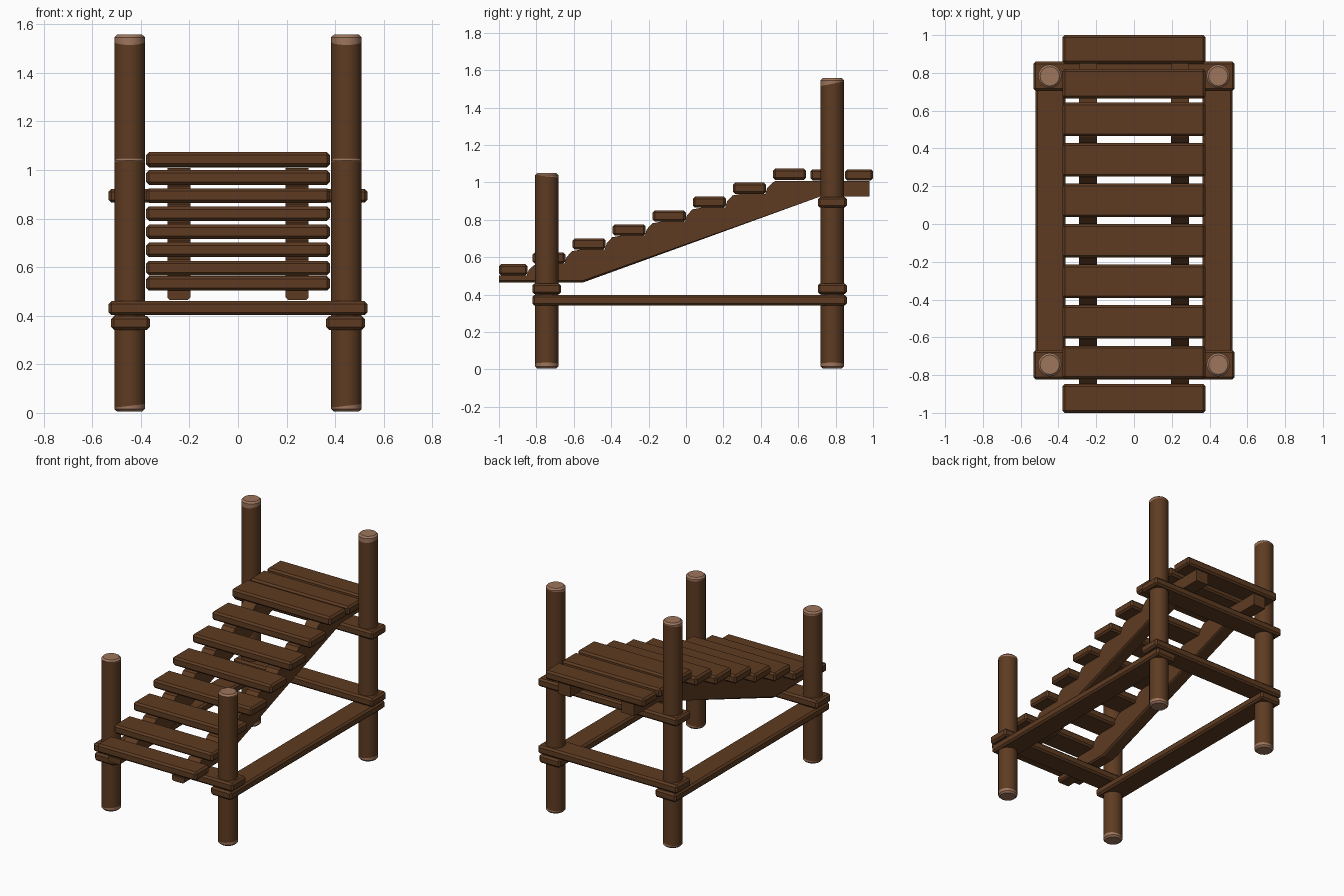
import bpy, bmesh, math
from mathutils import Vector

if "Cube" in bpy.data.objects:
    bpy.data.objects.remove(bpy.data.objects["Cube"])


def material(name, rgb):
    m = bpy.data.materials.new(name)
    m.diffuse_color = (*rgb, 1)
    m.use_nodes = True
    m.node_tree.nodes["Principled BSDF"].inputs["Base Color"].default_value = m.diffuse_color
    return m


WOOD = material("brown wood", (0.112, 0.044, 0.0155))
CUT = material("pale cut wood", (0.34, 0.178, 0.108))


def finish(bm, name, mats=(WOOD,), smooth=False):
    bmesh.ops.recalc_face_normals(bm, faces=bm.faces[:])
    me = bpy.data.meshes.new(name)
    bm.to_mesh(me)
    bm.free()
    for m in mats:
        me.materials.append(m)
    ob = bpy.data.objects.new(name, me)
    bpy.context.collection.objects.link(ob)
    if smooth:
        bpy.context.view_layer.objects.active = ob
        ob.select_set(True)
        bpy.ops.object.shade_smooth_by_angle(angle=math.radians(30))
        ob.select_set(False)
    return ob


def chamfer(bm, edges, width):
    bmesh.ops.bevel(bm, geom=edges, offset=width, segments=1,
                    affect='EDGES', clamp_overlap=True)


def board(name, x0, x1, y0, y1, z0, z1, width=0.012):
    """Box given by its limits, with chamfered edges."""
    bm = bmesh.new()
    bmesh.ops.create_cube(bm, size=1)
    for v in bm.verts:
        v.co = ((x0, x1)[v.co.x > 0], (y0, y1)[v.co.y > 0], (z0, z1)[v.co.z > 0])
    chamfer(bm, bm.edges[:], width)
    return finish(bm, name)


def post(name, x, y, z0, z1, top_band, tilt):
    """Round log with pale ends; the top colour line is cut at a slant."""
    r = 0.0625
    bm = bmesh.new()
    bmesh.ops.create_cone(bm, cap_ends=True, segments=16, radius1=r, radius2=r,
                          depth=z1 - z0)
    bmesh.ops.translate(bm, verts=bm.verts[:], vec=(x, y, (z0 + z1) / 2))
    chamfer(bm, [e for e in bm.edges if abs(e.verts[0].co.z - e.verts[1].co.z) < 1e-4], 0.011)
    cuts = [(Vector((x, y, z1 - top_band)), Vector((0, -tilt, 1)).normalized()),
            (Vector((x, y, z0 + 0.024)), Vector((0.12, 0, -1)).normalized())]
    for co, no in cuts:
        bmesh.ops.bisect_plane(bm, geom=bm.verts[:] + bm.edges[:] + bm.faces[:],
                               plane_co=co, plane_no=no)
    for f in bm.faces:
        c = f.calc_center_median()
        f.material_index = int(any((c - co).dot(no) > 0 for co, no in cuts))
    finish(bm, name, (WOOD, CUT), smooth=True)


# Corner posts and the low side beams
for side, s in (("left", -1), ("right", 1)):
    post("front_post_" + side, s * 0.446, -0.745, 0.005, 1.05, 0.018, -0.1)
    post("back_post_" + side, s * 0.446, 0.782, 0.005, 1.557, 0.03, 0.2)
    xs = sorted((s * 0.363, s * 0.522))
    board("side_beam_" + side, *xs, -0.822, 0.86, 0.341, 0.398)

# Cross beams
board("front_cross_beam", -0.533, 0.533, -0.822, -0.668, 0.402, 0.46)
board("back_cross_beam", -0.533, 0.533, 0.705, 0.86, 0.402, 0.46)
board("upper_cross_beam", -0.533, 0.533, 0.705, 0.86, 0.865, 0.922)

# Treads: a climbing flight, then two landing planks
treads = [(-1.0, -0.847, 0.503), (-0.82, -0.645, 0.566)]
treads += [(-0.607 + 0.2145 * i, -0.43 + 0.2145 * i, 0.641 + 0.0745 * i) for i in range(6)]
treads += [(0.665, 0.82, 1.01), (0.85, 1.0, 1.01)]
for i, (y0, y1, z) in enumerate(treads):
    board("tread_%d" % (i + 1), -0.378, 0.378, y0, y1, z, z + 0.06)

# Notched stringers carrying the treads
outline = [(-1.0, 0.465), (-0.55, 0.465), (0.72, 0.925), (0.98, 0.925), (0.98, 1.008),
           (0.48, 1.008)]
for (y0, y1, z), (ny, _, nz) in reversed(list(zip(treads[:7], treads[1:8]))):
    rise = min(nz, 1.008) - z
    outline += [(y1 + 0.035, z + rise * 0.88), (y1 + 0.006, z + rise * 0.45),
                (y1 - 0.004, z), (y0 + 0.045 if z > 0.51 else -1.0, z)]
for side, s in (("left", -1), ("right", 1)):
    bm = bmesh.new()
    f = bm.faces.new([bm.verts.new((s * 0.243 - 0.0475, y, z)) for y, z in outline])
    ext = bmesh.ops.extrude_face_region(bm, geom=[f])["geom"]
    bmesh.ops.translate(bm, vec=(0.095, 0, 0),
                        verts=[g for g in ext if isinstance(g, bmesh.types.BMVert)])
    # soften only the long lower edges
    low = [e for e in bm.edges if abs(e.verts[0].co.x - e.verts[1].co.x) < 1e-4
           and e.calc_length() > 0.4 and e.verts[0].co.z < 0.93 and e.verts[1].co.z < 0.93]
    chamfer(bm, low, 0.01)
    finish(bm, "stringer_" + side)
